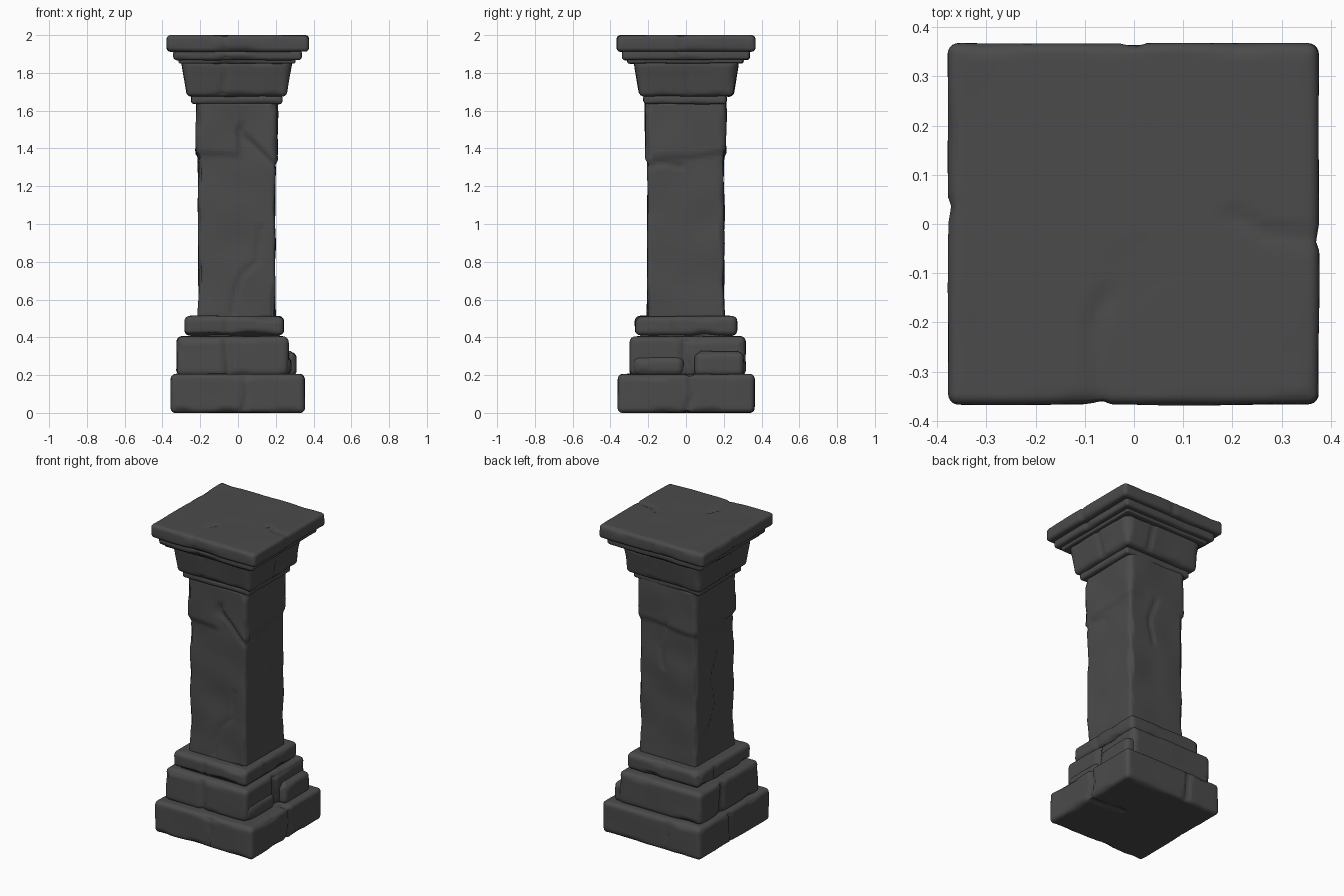
import bpy, bmesh
from mathutils import Vector, noise

if "Cube" in bpy.data.objects:
    bpy.data.objects.remove(bpy.data.objects["Cube"])

stone = bpy.data.materials.new("dark_grey_stone")
stone.diffuse_color = (0.07, 0.07, 0.07, 1)
stone.use_nodes = True
stone.node_tree.nodes["Principled BSDF"].inputs["Base Color"].default_value = stone.diffuse_color


def segment_distance(p, a, b):
    ab = b - a
    t = max(0, min(1, (p - a).dot(ab) / max(ab.length_squared, 1e-9)))
    return (p - (a + ab * t)).length


def block(name, x, y, z, radius=0.02, flare=(0, 0), cracks=(), width=0.02,
          depth=0.012, rough=0.004, chip=0.012, step=0.018, layer=None):
    """Weathered stone block: gridded box, rounded, chipped and cracked.
    flare = outward growth at the bottom and top; layer = rule for raised skin."""
    lo, hi = Vector((x[0], y[0], z[0])), Vector((x[1], y[1], z[1]))
    bm = bmesh.new()
    bmesh.ops.create_cube(bm, size=1)
    mid, size = (lo + hi) / 2, hi - lo
    for v in bm.verts:
        v.co = Vector([mid[i] + v.co[i] * size[i] for i in range(3)])
    # grid cuts, denser next to the rounded edges
    for i in range(3):
        n = max(2, round((size[i] - 2 * radius) / step))
        cuts = [lo[i] + radius + (size[i] - 2 * radius) * k / n for k in range(n + 1)]
        for f in (0.35, 0.7):
            cuts += [lo[i] + radius * f, hi[i] - radius * f]
        axis = Vector([float(i == k) for k in range(3)])
        for c in cuts:
            bmesh.ops.bisect_plane(bm, geom=bm.verts[:] + bm.edges[:] + bm.faces[:],
                                   plane_co=axis * c, plane_no=axis)
    # round, then weather along the outward direction
    inner_lo, inner_hi = lo + Vector((radius,) * 3), hi - Vector((radius,) * 3)
    lines = [(Vector(a), Vector(b)) for path in cracks for a, b in zip(path, path[1:])]
    for v in bm.verts:
        p = v.co.copy()
        c = Vector([max(inner_lo[i], min(inner_hi[i], p[i])) for i in range(3)])
        d = (p - c).normalized()
        p = c + d * radius
        move = rough * noise.noise(p * 5 + Vector((3, 7, 1)))
        if max(abs(d.x), abs(d.y), abs(d.z)) < 0.98:
            move -= chip * max(0, noise.noise(p * 7) - 0.05)
        if lines:
            s = min(segment_distance(p, a, b) for a, b in lines)
            move -= depth * max(0, 1 - s / width) ** 1.3
        if layer:
            move += layer(p)
        t = (p.z - lo.z) / size.z
        grow = flare[0] * (1 - t) + flare[1] * t
        p += d * move + Vector((d.x, d.y, 0)) * grow
        p.z = max(0, min(2, p.z))
        v.co = p
    me = bpy.data.meshes.new(name)
    bm.to_mesh(me)
    bm.free()
    for f in me.polygons:
        f.use_smooth = True
    ob = bpy.data.objects.new(name, me)
    bpy.context.collection.objects.link(ob)
    me.materials.append(stone)
    return ob


# stepped base with a split on the right side
block("plinth", (-.355, .353), (-.36, .363), (0, .205), .026, cracks=[
    [(.04, -.36, .2), (.05, -.36, .1), (.03, -.36, 0)],
    [(.3, .02, .205), (.353, .02, .2), (.353, .04, .1), (.353, .0, 0), (.1, .03, 0)],
    [(-.355, .05, .2), (-.355, .03, 0)],
    [(-.12, .363, .2), (-.1, .363, 0)]], depth=.02)
block("base_block", (-.325, .268), (-.298, .315), (.195, .405), .03, cracks=[
    [(-.06, -.298, .4), (-.05, -.298, .2)],
    [(.268, .0, .4), (.268, -.01, .3), (.268, .02, .2)],
    [(-.325, .08, .4), (-.325, .1, .2)]], depth=.025, width=.03)
block("broken_base_step", (.02, .31), (.045, .305), (.195, .327), .03)
block("broken_base_front", (.1, .285), (-.285, -.01), (.195, .30), .04)
block("base_moulding", (-.282, .243), (-.27, .27), (.41, .512), .028, cracks=[
    [(-.06, -.27, .51), (-.055, -.27, .41)],
    [(.243, -.06, .51), (.243, -.05, .41)],
    [(-.282, .1, .51), (-.282, .1, .41)]], chip=.03)
block("base_joint", (-.25, .22), (-.24, .24), (.39, .43), .01)


# shaft, with raised skin near the top and lower right
def skin(p):
    upper = p.z - (1.36 + .05 * noise.noise(p * 3))
    if p.y < -.17 and p.x > 0:
        upper = p.z - (1.52 - 1.08 * p.x)
    return .012 * max(0, min(1, upper / .02))


block("shaft", (-.21, .196), (-.203, .2), (.49, 1.66), .018, cracks=[
    [(.03, -.205, 1.53), (.0, -.205, 1.47), (.08, -.205, 1.42), (.19, -.205, 1.31)],
    [(-.03, -.203, .52), (-.01, -.203, .65), (.02, -.203, .73),
     (.1, -.203, .8), (.12, -.203, .98)],
    [(.196, -.2, 1.31), (.196, -.12, 1.32), (.196, -.02, 1.3)],
    [(-.21, .05, .72), (-.21, -.02, .85), (-.21, .03, 1.02), (-.21, -.05, 1.2)],
    [(-.21, -.2, 1.36), (-.21, -.08, 1.34)],
    [(.0, .2, 1.4), (.05, .2, 1.25), (.02, .2, 1.1)]],
    rough=.009, chip=.028, width=.018, step=.017, layer=skin)

# capital
block("neck_moulding", (-.248, .235), (-.225, .215), (1.635, 1.685), .016, chip=.008)
block("capital_block", (-.27, .257), (-.245, .25), (1.675, 1.865), .022, (0, .032), cracks=[
    [(-.07, -.245, 1.86), (-.06, -.245, 1.8), (-.085, -.245, 1.69)],
    [(.257, .0, 1.86), (.257, .02, 1.69)],
    [(-.27, -.06, 1.86), (-.27, -.05, 1.69)],
    [(.08, .25, 1.86), (.1, .25, 1.69)]])
block("capital_lower_ledge", (-.315, .305), (-.31, .305), (1.85, 1.89), .012, chip=.008)
block("capital_upper_ledge", (-.343, .338), (-.338, .338), (1.868, 1.925), .018, cracks=[
    [(-.06, -.338, 1.92), (-.06, -.338, 1.86)],
    [(.338, -.03, 1.92), (.338, -.03, 1.86)]], chip=.01)

# cracked top slab
block("top_slab", (-.378, .376), (-.367, .367), (1.912, 2.0), .022, cracks=[
    [(-.07, -.367, 1.91), (-.07, -.367, 2), (-.08, -.2, 2), (-.055, -.14, 2)],
    [(.376, -.03, 1.91), (.376, -.03, 2), (.27, -.02, 2), (.2, .02, 2)],
    [(-.378, .03, 1.91), (-.378, .03, 2)],
    [(.0, .367, 1.91), (.0, .367, 2)]], depth=.01, rough=.003, chip=.008)
